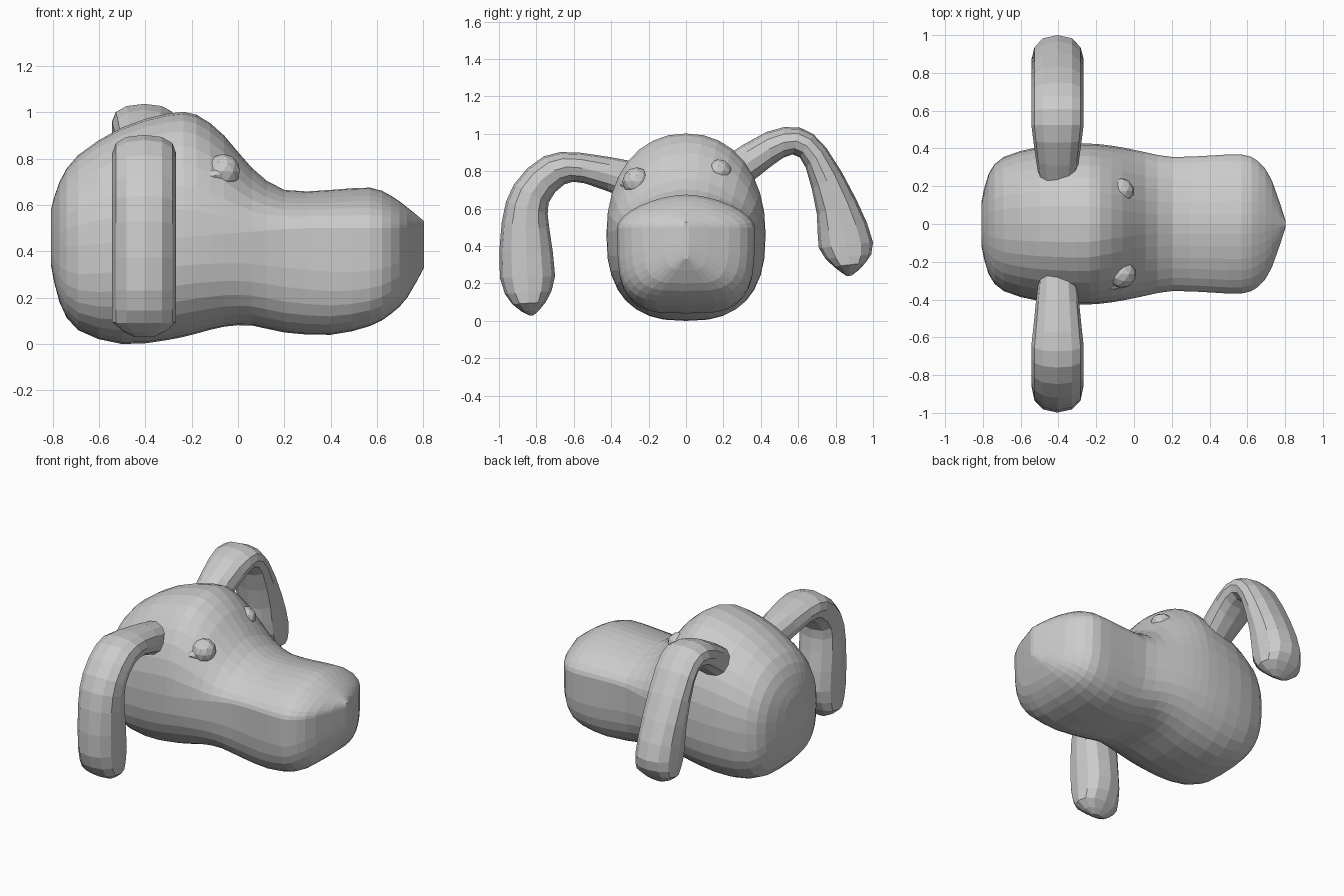
import bpy, math
from mathutils import Vector

if "Cube" in bpy.data.objects:
    bpy.data.objects.remove(bpy.data.objects["Cube"])


def loft(name, rings):
    """Skin a list of closed rings and cap both ends."""
    n = len(rings[0])
    verts = [p for ring in rings for p in ring]
    faces = [tuple(reversed(range(n)))]
    for i in range(len(rings) - 1):
        for j in range(n):
            a, b = i * n + j, i * n + (j + 1) % n
            faces.append((a, b, b + n, a + n))
    faces.append(tuple(range((len(rings) - 1) * n, len(rings) * n)))
    mesh = bpy.data.meshes.new(name)
    mesh.from_pydata(verts, [], faces)
    obj = bpy.data.objects.new(name, mesh)
    bpy.context.collection.objects.link(obj)
    bpy.context.view_layer.objects.active = obj
    bpy.ops.object.mode_set(mode='EDIT')
    bpy.ops.mesh.select_all(action='SELECT')
    bpy.ops.mesh.normals_make_consistent(inside=False)
    bpy.ops.object.mode_set(mode='OBJECT')
    return obj


def smooth_keys(keys, steps=2):
    """Pass a smooth curve through the keys, adding points in between."""
    out = []
    for i in range(len(keys) - 1):
        near = [Vector(keys[min(max(k, 0), len(keys) - 1)]) for k in range(i - 1, i + 3)]
        p, a, b, q = near
        for s in range(steps):
            t = s / steps
            out.append(a + (b - p) * t / 2 + (p * 2 - a * 5 + b * 4 - q) * t * t / 2
                       + (a * 3 - b * 3 + q - p) * t ** 3 / 2)
    return out + [Vector(keys[-1])]


def spow(v, e):
    return math.copysign(abs(v) ** e, v)


def ramp(x, x0, x1, a, b):
    return a + (b - a) * min(max((x - x0) / (x1 - x0), 0), 1)


def head_ring(x, zb, zt, w, sides=32):
    """Domed top half, squarer jaw half, creased along the lip line of the muzzle."""
    zm = min(0.5, 0.48 + 0.08 * x)
    jaw = ramp(x, -0.2, 0.6, 2.6, 4.0) + ramp(x, -0.75, -0.5, 0.5, 0)
    dome = ramp(x, -0.25, 0.05, 2.2, 1.7)
    ring = []
    for k in range(sides):
        t = 2 * math.pi * k / sides
        c, s = math.cos(t), math.sin(t)
        e = 2 / (dome if s >= 0 else jaw)
        h = zt - zm if s >= 0 else zm - zb
        ring.append((x, w * spow(c, e), zm + h * spow(s, e)))
    return ring


# Head and muzzle: x, bottom, top, half width
head_keys = [
    (-0.807, 0.34, 0.58, 0.12), (-0.77, 0.18, 0.70, 0.265),
    (-0.69, 0.06, 0.815, 0.355), (-0.50, 0.0, 0.935, 0.408),
    (-0.30, 0.018, 0.995, 0.425), (-0.18, 0.045, 0.99, 0.422),
    (-0.06, 0.075, 0.90, 0.405), (0.06, 0.08, 0.76, 0.38),
    (0.20, 0.05, 0.665, 0.355), (0.40, 0.04, 0.665, 0.362),
    (0.57, 0.078, 0.675, 0.368), (0.66, 0.13, 0.64, 0.33),
    (0.73, 0.20, 0.59, 0.23), (0.803, 0.33, 0.53, 0.015),
]
loft("head", [head_ring(*s) for s in smooth_keys(head_keys)])


def ear(name, keys, x=-0.405, sides=12):
    """Sweep oval sections between outer and inner outline points (y, z)."""
    rings = []
    sections = smooth_keys(keys)
    for i, (yo, zo, yi, zi) in enumerate(sections):
        t = i / (len(sections) - 1)
        w = min(0.138, 0.10 + 0.2 * t, 0.04 + 0.7 * (1 - t))
        out, inn = Vector((x, yo, zo)), Vector((x, yi, zi))
        mid, half = (out + inn) / 2, (out - inn) / 2
        ring = []
        for k in range(sides):
            a = 2 * math.pi * k / sides
            p = mid + half * spow(math.cos(a), 0.85)
            p.x += w * spow(math.sin(a), 0.85)
            ring.append(p)
        rings.append(ring)
    return loft(name, rings)


# Drooping ears; the far one is lifted higher
ear("raised_ear", [
    (0.21, 0.88, 0.30, 0.70), (0.43, 1.01, 0.46, 0.83),
    (0.61, 1.033, 0.57, 0.89), (0.75, 0.925, 0.64, 0.82),
    (0.91, 0.65, 0.70, 0.57), (1.00, 0.42, 0.71, 0.39),
    (0.96, 0.31, 0.79, 0.29), (0.885, 0.242, 0.86, 0.24),
])
ear("low_ear", [
    (-0.27, 0.85, -0.31, 0.65), (-0.57, 0.90, -0.54, 0.735),
    (-0.76, 0.88, -0.65, 0.73), (-0.92, 0.73, -0.735, 0.63),
    (-0.985, 0.53, -0.73, 0.49), (-0.995, 0.23, -0.70, 0.24),
    (-0.93, 0.09, -0.75, 0.10), (-0.84, 0.03, -0.815, 0.03),
])


def blob(name, loc, scale, rot=(0, 0, 0)):
    bpy.ops.mesh.primitive_ico_sphere_add(subdivisions=2, radius=1, location=loc, rotation=rot)
    obj = bpy.context.object
    obj.name, obj.scale = name, scale


# Eyes, with a small lid trailing behind the near one
blob("near_eye", (-0.065, -0.265, 0.745), (0.076, 0.076, 0.076))
blob("near_eyelid", (-0.11, -0.30, 0.728), (0.085, 0.05, 0.03), (0, -0.1, 0.2))
blob("far_eye", (-0.075, 0.175, 0.80), (0.075, 0.07, 0.065))
